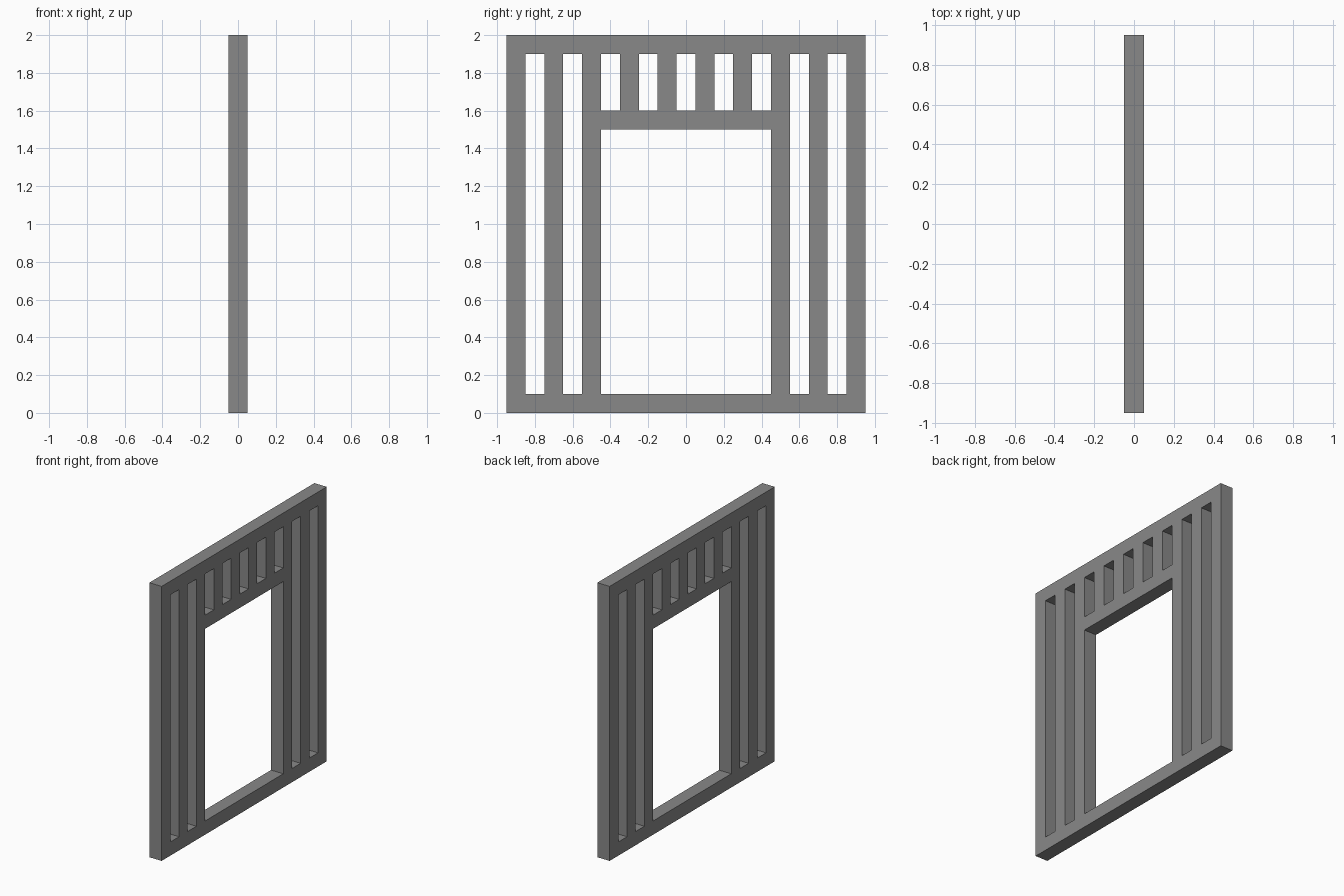
import bpy

if "Cube" in bpy.data.objects:
    bpy.data.objects.remove(bpy.data.objects["Cube"])

T = 0.1        # timber width and panel thickness
HALF = 0.95    # half of the panel width

grey = bpy.data.materials.new("grey")
grey.diffuse_color = (0.25, 0.25, 0.25, 1)
grey.use_nodes = True
grey.node_tree.nodes["Principled BSDF"].inputs["Base Color"].default_value = grey.diffuse_color


def beam(name, y0, y1, z0, z1):
    """Box of panel thickness spanning the given y and z ranges."""
    bpy.ops.mesh.primitive_cube_add(size=1, location=(0, (y0 + y1) / 2, (z0 + z1) / 2))
    ob = bpy.context.object
    ob.name = name
    ob.scale = (T, y1 - y0, z1 - z0)
    bpy.ops.object.transform_apply(location=False, rotation=False, scale=True)
    ob.data.materials.append(grey)
    return ob


# Bottom and top rails
beam("bottom_rail", -HALF, HALF, 0, T)
beam("top_rail", -HALF, HALF, 2 - T, 2)

# Full-height studs on both sides of the opening
for side, label in ((-1, "left"), (1, "right")):
    for i, y in enumerate((0.9, 0.7, 0.5)):
        beam(f"{label}_stud_{i + 1}", side * y - T / 2, side * y + T / 2, T, 2 - T)

# Header above the opening
beam("header", -0.45, 0.45, 1.5, 1.6)

# Short studs between header and top rail
for i in range(4):
    y = -0.3 + 0.2 * i
    beam(f"short_stud_{i + 1}", y - T / 2, y + T / 2, 1.6, 2 - T)
